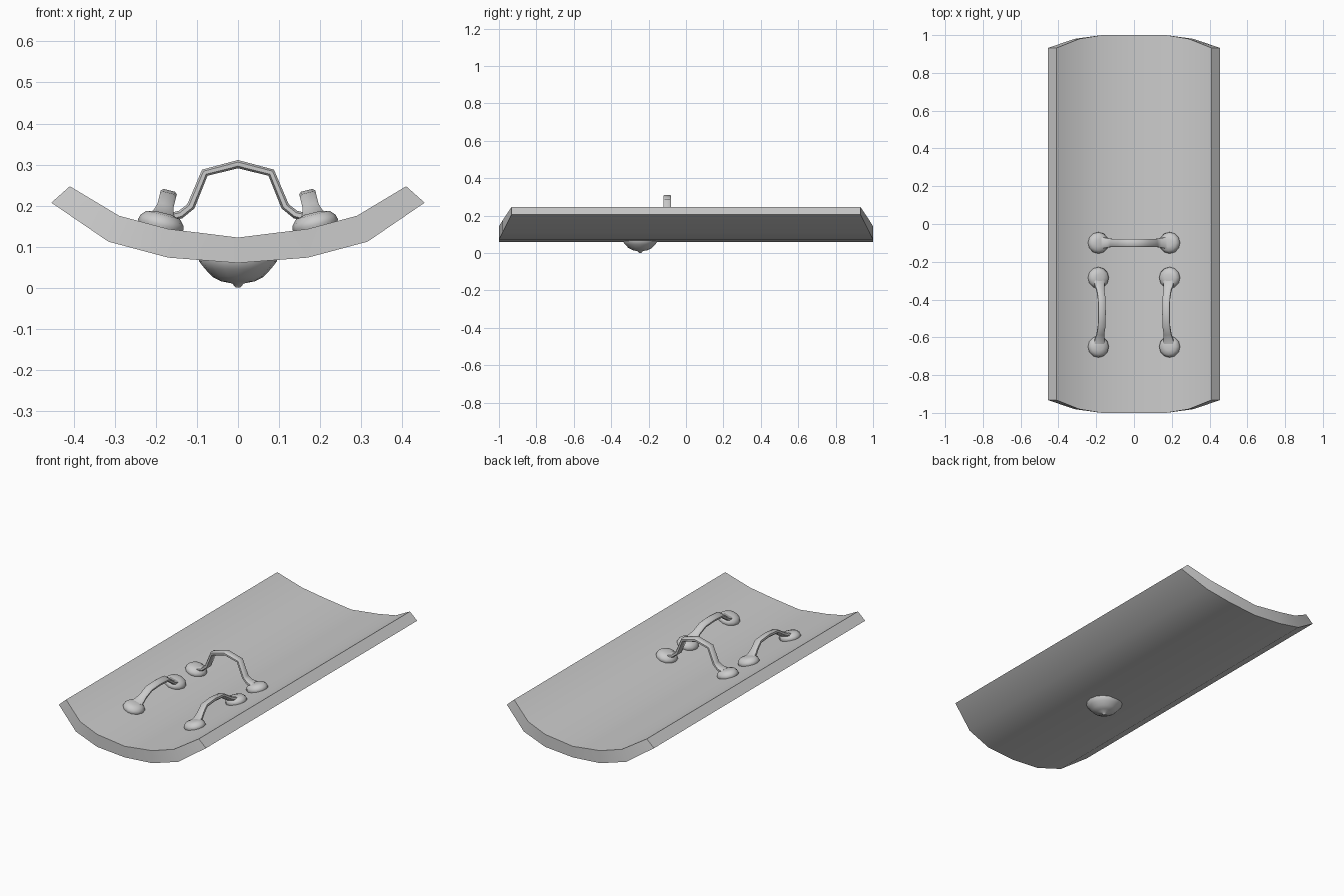
import bpy, bmesh, math
from mathutils import Vector, Matrix

cube = bpy.data.objects.get("Cube")
if cube:
    bpy.data.objects.remove(cube, do_unlink=True)

grey = bpy.data.materials.new("plain grey")
grey.use_nodes = True
grey.diffuse_color = (0.6, 0.6, 0.6, 1)
grey.node_tree.nodes["Principled BSDF"].inputs["Base Color"].default_value = (0.6, 0.6, 0.6, 1)


def finish(name, bm, angle):
    bmesh.ops.recalc_face_normals(bm, faces=bm.faces)
    mesh = bpy.data.meshes.new(name)
    bm.to_mesh(mesh)
    bm.free()
    mesh.materials.append(grey)
    obj = bpy.data.objects.new(name, mesh)
    bpy.context.collection.objects.link(obj)
    bpy.ops.object.select_all(action="DESELECT")
    bpy.context.view_layer.objects.active = obj
    obj.select_set(True)
    bpy.ops.object.shade_smooth_by_angle(angle=math.radians(angle))
    return obj


def loft(bm, rings):
    """Skin closed rings of points and cap both ends."""
    loops = [[bm.verts.new(p) for p in ring] for ring in rings]
    n = len(loops[0])
    for a, b in zip(loops, loops[1:]):
        for i in range(n):
            j = (i + 1) % n
            bm.faces.new((a[i], a[j], b[j], b[i]))
    bm.faces.new(loops[0])
    bm.faces.new(loops[-1])


def turn(bm, profile, matrix, sides=12):
    """Revolve (radius, height) pairs around the local z axis."""
    loft(bm, [[matrix @ Vector((r * math.cos(math.tau * i / sides),
                                r * math.sin(math.tau * i / sides), z))
               for i in range(sides)] for r, z in profile])


def strap(bm, path, side, widths, thick):
    """Sweep a chamfered band along a path."""
    rings = []
    for i, p in enumerate(path):
        t = (path[min(i + 1, len(path) - 1)] - path[max(i - 1, 0)]).normalized()
        up = side.cross(t).normalized()
        w, h = widths[i] / 2, thick / 2
        outline = [(w, h / 2), (w * .7, h), (-w * .7, h), (-w, h / 2),
                   (-w, -h / 2), (-w * .7, -h), (w * .7, -h), (w, -h / 2)]
        rings.append([p + side * a + up * b for a, b in outline])
    loft(bm, rings)


# Curved shield plate: half sections are (x, z, half length)
inner = [(0, .122, 1), (.17, .143, 1), (.29, .175, .98), (.41, .247, .932)]
outer = [(0, .06, 1), (.17, .073, 1), (.316, .112, .98), (.455, .207, .932)]


def full(half):
    return [(-x, z, y) for x, z, y in half[:0:-1]] + half


section = list(zip(full(inner), full(outer)))
bm = bmesh.new()
cols = [[bm.verts.new((x, s * y, z)) for x, z, y in pair for s in (-1, 1)]
        for pair in section]
for a, b in zip(cols, cols[1:]):
    for i, j in ((0, 1), (1, 3), (3, 2), (2, 0)):
        bm.faces.new((a[i], a[j], b[j], b[i]))
for col in (cols[0], cols[-1]):
    bm.faces.new([col[i] for i in (0, 1, 3, 2)])
finish("shield_plate", bm, 35)

# Handles: rounded mounting pads joined by an arched strap
TILT = math.radians(14)
PAD_X, PAD_Z = .19, .147
pad_profile = [(.048, -.012), (.057, .006), (.054, .018), (.042, .031), (.02, .036)]


def pad_frame(sign, y):
    return (Matrix.Translation((sign * PAD_X, y, PAD_Z))
            @ Matrix.Rotation(-sign * TILT, 4, "Y"))


bm = bmesh.new()
for sign in (-1, 1):
    turn(bm, pad_profile, pad_frame(sign, -.1))
half_arch = [(.17, .171), (.14, .178), (.115, .198), (.081, .28)]
arch = [(-x, z) for x, z in half_arch] + [(0, .301)] + half_arch[::-1]
strap(bm, [Vector((x, -.1, z)) for x, z in arch], Vector((0, 1, 0)),
      [.06, .05] + [.042] * 5 + [.05, .06], .02)
finish("cross_handle", bm, 45)

half_grip = [(.165, .026), (.14, .034), (.115, .05), (.075, .077)]
grip = [(-u, h) for u, h in half_grip] + [(0, .083)] + half_grip[::-1]
for name, sign in (("left_handle", 1), ("right_handle", -1)):
    bm = bmesh.new()
    for y in (-.285, -.65):
        turn(bm, pad_profile, pad_frame(sign, y))
    frame = pad_frame(sign, -.4675)
    strap(bm, [frame @ Vector((0, u, h)) for u, h in grip],
          frame.to_3x3() @ Vector((1, 0, 0)),
          [.06, .05] + [.04] * 5 + [.05, .06], .02)
    finish(name, bm, 45)

# Domed boss on the outer face
bm = bmesh.new()
boss = [(.094, .085), (.095, .064), (.08, .045), (.062, .026),
        (.04, .015), (.014, .01), (.006, 0)]
turn(bm, boss, Matrix.Translation((0, -.245, 0)), 16)
finish("boss", bm, 50)
